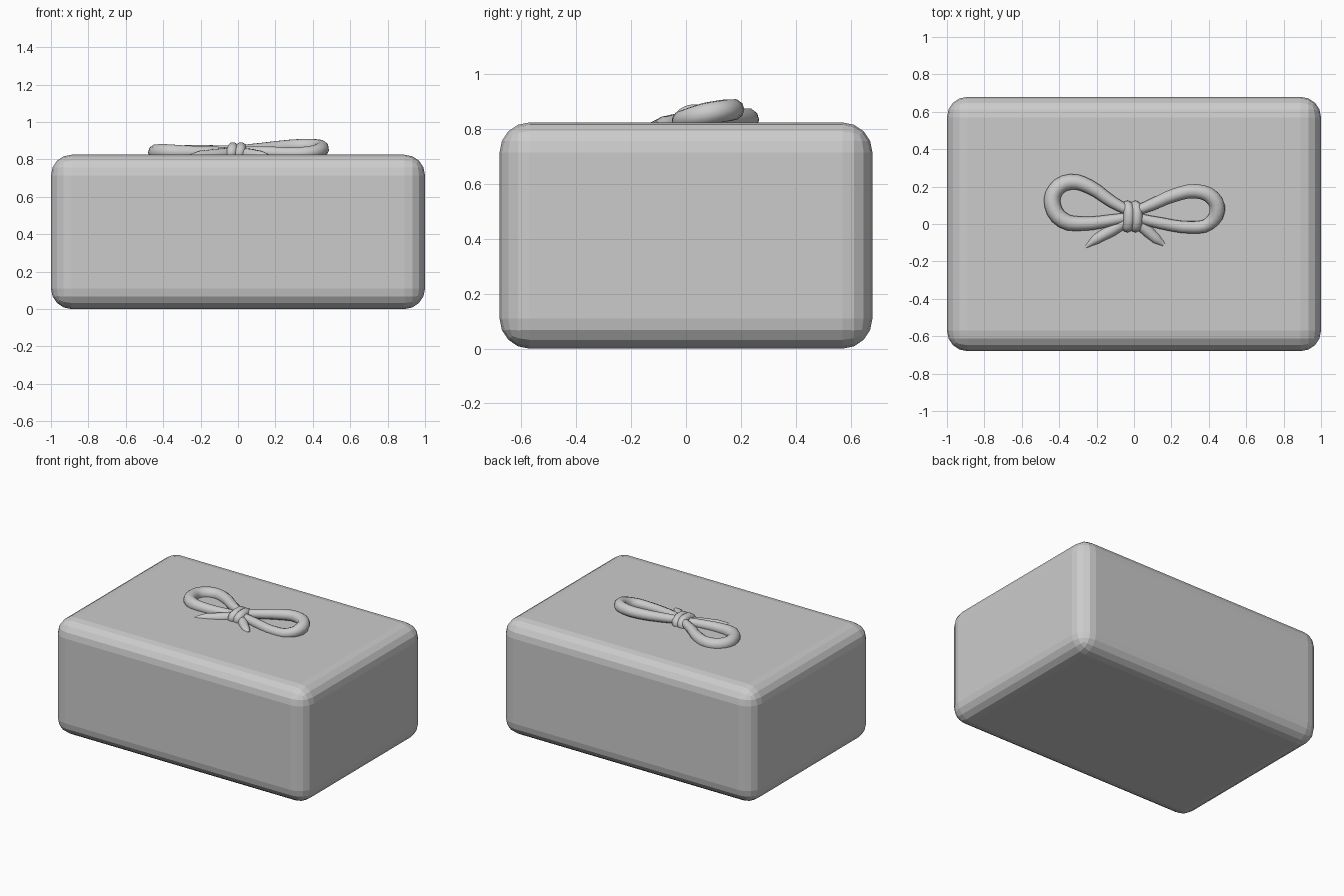
import bpy
import bmesh
from math import cos, sin, tau, radians

default = bpy.data.objects.get("Cube")
if default:
    bpy.data.objects.remove(default, do_unlink=True)

grey = bpy.data.materials.new("plain_grey")
grey.use_nodes = True
colour = (0.6, 0.6, 0.6, 1)
grey.diffuse_color = colour
grey.node_tree.nodes["Principled BSDF"].inputs["Base Color"].default_value = colour


def cord(name, points, cyclic=False):
    """Smooth tube through (x, y, z, radius) points."""
    data = bpy.data.curves.new(name, "CURVE")
    data.dimensions = "3D"
    data.resolution_u = 3
    data.bevel_depth = 1
    data.bevel_resolution = 3
    data.use_fill_caps = True
    spline = data.splines.new("BEZIER")
    spline.bezier_points.add(len(points) - 1)
    spline.use_cyclic_u = cyclic
    for bp, (x, y, z, r) in zip(spline.bezier_points, points):
        bp.co = (x, y, z)
        bp.radius = r
        bp.handle_left_type = bp.handle_right_type = "AUTO"
    obj = bpy.data.objects.new(name, data)
    bpy.context.collection.objects.link(obj)
    bpy.ops.object.select_all(action="DESELECT")
    obj.select_set(True)
    bpy.context.view_layer.objects.active = obj
    bpy.ops.object.convert(target="MESH")
    obj = bpy.context.object
    obj.data.materials.clear()
    obj.data.materials.append(grey)
    bpy.ops.object.shade_smooth_by_angle(angle=radians(50))
    return obj


# Box with rounded, faceted edges
bm = bmesh.new()
bmesh.ops.create_cube(bm, size=1)
for v in bm.verts:
    v.co = (v.co.x * 2, v.co.y * 1.36, (v.co.z + 0.5) * 0.825)
bmesh.ops.bevel(bm, geom=bm.edges[:], offset=0.11, segments=4,
                profile=0.5, affect="EDGES")
mesh = bpy.data.meshes.new("box")
bm.to_mesh(mesh)
bm.free()
mesh.materials.append(grey)
bpy.context.collection.objects.link(bpy.data.objects.new("box", mesh))

# Bow loops, the left one tilted up at the back
cord("right_loop", [
    (-0.01, 0.06, 0.85, 0.025), (-0.12, 0.12, 0.845, 0.032),
    (-0.24, 0.20, 0.84, 0.038), (-0.34, 0.225, 0.835, 0.042),
    (-0.42, 0.18, 0.835, 0.043), (-0.435, 0.10, 0.838, 0.044),
    (-0.38, 0.02, 0.84, 0.043), (-0.28, 0.002, 0.838, 0.038),
    (-0.13, 0.018, 0.838, 0.032), (-0.01, 0.04, 0.84, 0.025)])
cord("left_loop", [
    (-0.01, 0.06, 0.85, 0.025), (0.10, 0.105, 0.855, 0.032),
    (0.22, 0.155, 0.865, 0.036), (0.33, 0.175, 0.872, 0.038),
    (0.42, 0.14, 0.868, 0.041), (0.445, 0.07, 0.855, 0.042),
    (0.40, 0.0, 0.838, 0.036), (0.32, -0.018, 0.832, 0.034),
    (0.14, 0.005, 0.838, 0.032), (-0.01, 0.04, 0.845, 0.025)])

# Tapered tails lying on the lid
cord("right_tail", [
    (-0.02, 0.03, 0.835, 0.03), (-0.12, -0.035, 0.825, 0.032),
    (-0.20, -0.08, 0.819, 0.029), (-0.26, -0.125, 0.818, 0.008)])
cord("left_tail", [
    (0.0, 0.03, 0.835, 0.03), (0.07, -0.035, 0.825, 0.032),
    (0.12, -0.08, 0.819, 0.028), (0.16, -0.11, 0.818, 0.012)])

# Knot: two cord wraps around a core
for side, x in (("right", -0.035), ("left", 0.008)):
    cord(side + "_knot_wrap", [
        (x + 0.008 * sin(tau * i / 8), 0.04 + 0.055 * cos(tau * i / 8),
         0.835 + 0.027 * sin(tau * i / 8), 0.03) for i in range(8)], True)
cord("knot_core", [(-0.05, 0.04, 0.845, 0.03), (0.025, 0.04, 0.845, 0.03)])
